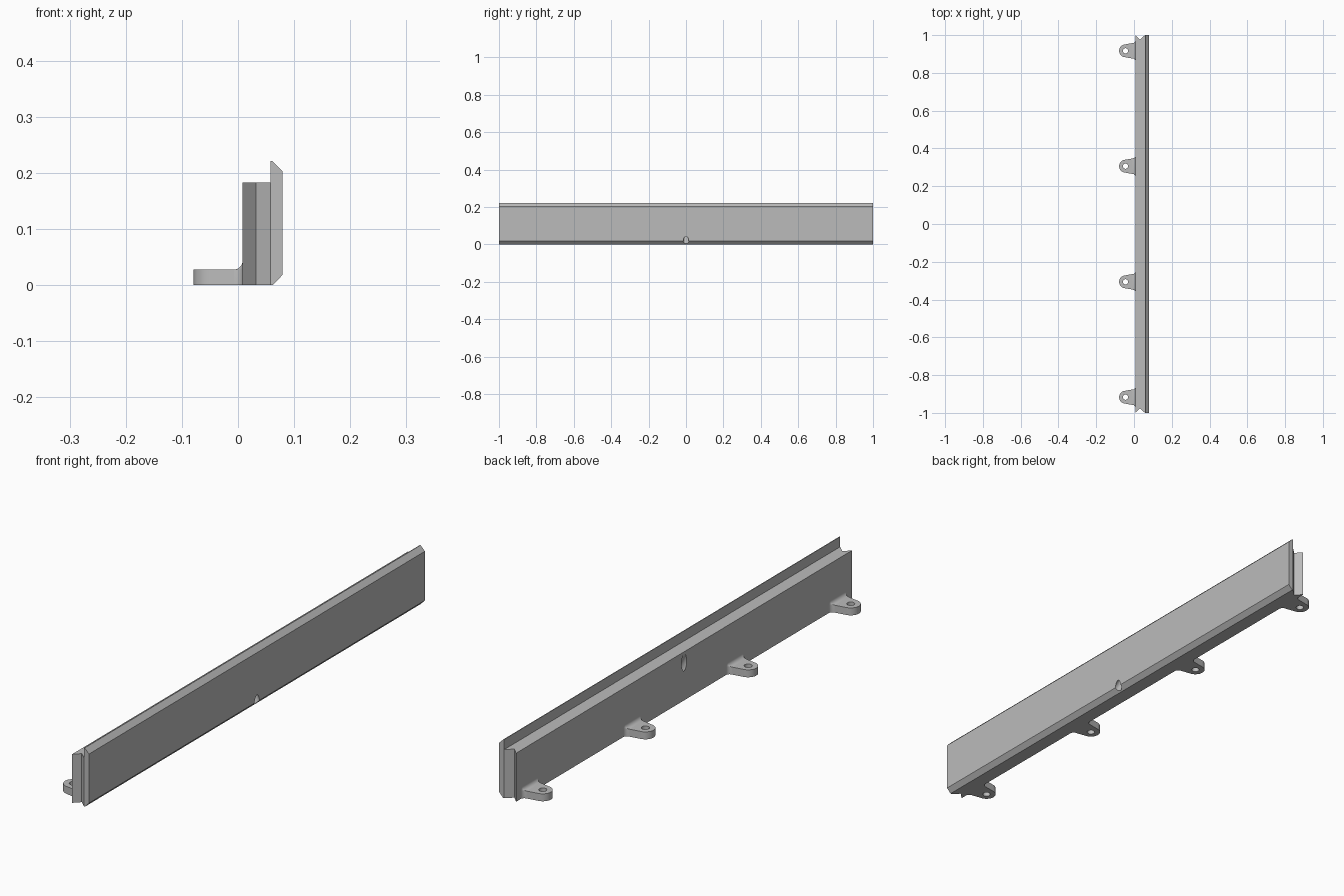
import bpy, bmesh, math
from mathutils import Matrix, Vector

cube = bpy.data.objects.get("Cube")
if cube:
    bpy.data.objects.remove(cube, do_unlink=True)

grey = bpy.data.materials.new("plain grey")
grey.use_nodes = True
GREY = (0.5, 0.5, 0.5, 1)
grey.diffuse_color = GREY
grey.node_tree.nodes["Principled BSDF"].inputs["Base Color"].default_value = GREY

BAR_IN, FACE_IN, FACE_OUT = 0.008, 0.058, 0.079
TAB_H, FILLET = 0.028, 0.015


def finish(name, bm):
    bmesh.ops.recalc_face_normals(bm, faces=bm.faces[:])
    mesh = bpy.data.meshes.new(name)
    bm.to_mesh(mesh)
    bm.free()
    mesh.materials.append(grey)
    obj = bpy.data.objects.new(name, mesh)
    bpy.context.collection.objects.link(obj)
    return obj


def loft(name, rings):
    """Join closed rings of points and cap both ends."""
    bm = bmesh.new()
    loops = [[bm.verts.new(p) for p in ring] for ring in rings]
    for a, b in zip(loops, loops[1:]):
        for i in range(len(a)):
            j = (i + 1) % len(a)
            bm.faces.new((a[i], a[j], b[j], b[i]))
    bm.faces.new(loops[0])
    bm.faces.new(loops[-1])
    return finish(name, bm)


def drill(obj, centre, axis, radius, depth):
    """Cut a round hole through the object."""
    bm = bmesh.new()
    turn = Vector((0, 0, 1)).rotation_difference(Vector(axis)).to_matrix().to_4x4()
    bmesh.ops.create_cone(bm, cap_ends=True, segments=32, radius1=radius, radius2=radius,
                          depth=depth, matrix=Matrix.Translation(centre) @ turn)
    cutter = finish("hole_cutter", bm)
    cutter.hide_render = True
    mod = obj.modifiers.new("hole", "BOOLEAN")
    mod.operation, mod.solver, mod.object = "DIFFERENCE", "EXACT", cutter
    bpy.context.view_layer.objects.active = obj
    bpy.ops.object.modifier_apply(modifier=mod.name)
    bpy.data.objects.remove(cutter, do_unlink=True)


def smooth(obj):
    bpy.ops.object.select_all(action="DESELECT")
    obj.select_set(True)
    bpy.context.view_layer.objects.active = obj
    bpy.ops.object.shade_smooth_by_angle(angle=math.radians(30))


# Backing bar with a vertical V groove in each end
mid, groove = 0.032, 0.976
plan = [(BAR_IN, -1), (mid, -groove), (FACE_IN, -1),
        (FACE_IN, 1), (mid, groove), (BAR_IN, 1)]
bar = loft("backing_bar", [[(x, y, z) for x, y in plan] for z in (0, 0.183)])

# Taller front plate with chamfered outer edges
profile = [(FACE_IN, 0), (0.062, 0), (FACE_OUT, 0.018), (FACE_OUT, 0.203),
           (0.061, 0.221), (FACE_IN, 0.221)]
plate = loft("face_plate", [[(x, y, z) for x, z in profile] for y in (-1, 1)])

# Slanted hole from high on the inner side to low on the outer side
slope = Vector((0.071, 0, -0.131))
for part in (bar, plate):
    drill(part, Vector((BAR_IN, 0, 0.143)) + slope / 2, slope.normalized(), 0.015, 0.4)
    smooth(part)

# Four screw tabs, each with a filleted root
tab_x, tab_r, root_w = -0.045, 0.034, 0.041
root_x = BAR_IN - FILLET
for n, y0 in enumerate((-0.917, -0.306, 0.306, 0.917), 1):
    arc = [math.radians(95 + 170 * i / 24) for i in range(25)]
    outline = [(root_x, root_w)]
    outline += [(tab_x + tab_r * math.cos(a), tab_r * math.sin(a)) for a in arc]
    outline += [(root_x, -root_w)]
    tab = loft(f"screw_tab_{n}", [[(x, y0 + y, z) for x, y in outline] for z in (0, TAB_H)])
    drill(tab, (tab_x, y0, TAB_H / 2), (0, 0, 1), 0.014, 0.1)
    smooth(tab)

    rings = []
    for i in range(9):
        a = math.radians(90 * i / 8)
        x, grow = root_x + FILLET * math.sin(a), FILLET * (1 - math.cos(a))
        w, h = root_w + grow, TAB_H + grow
        corner = [(w - grow * (1 - math.cos(b)), TAB_H + grow * math.sin(b))
                  for b in (math.radians(90 * k / 6) for k in range(7))]
        half = [(w, 0)] + corner
        if i == 0:
            half = [(w, 0)] + [(w, TAB_H)] * 7
        section = half + [(-y, z) for y, z in reversed(half)]
        rings.append([(x, y0 + y, z) for y, z in section])
    smooth(loft(f"tab_fillet_{n}", rings))
